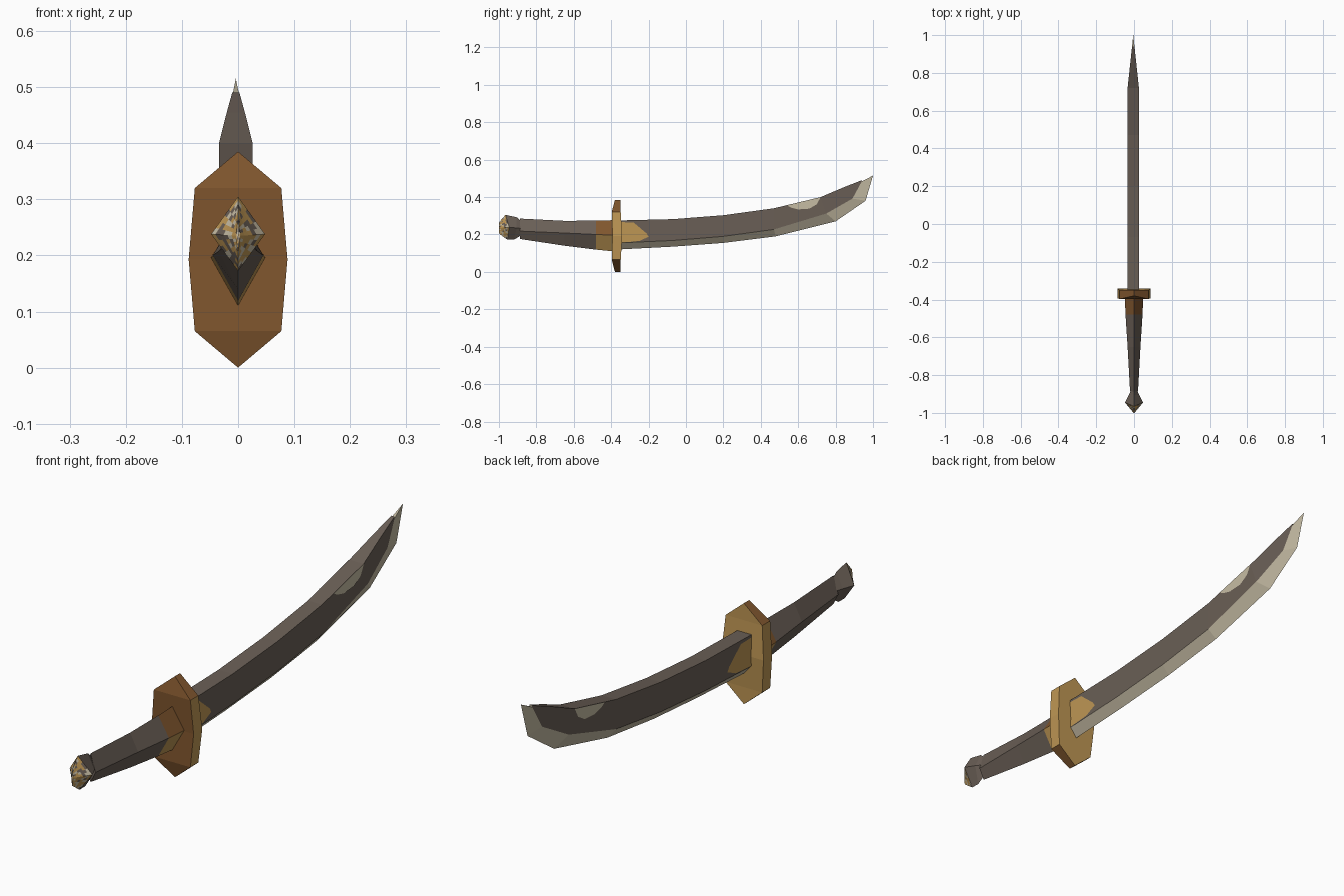
import bpy, bmesh, random

if "Cube" in bpy.data.objects:
    bpy.data.objects.remove(bpy.data.objects["Cube"])

random.seed(4)


def material(name, *rgb):
    lin = [((c / 255 + 0.055) / 1.055) ** 2.4 for c in rgb]
    m = bpy.data.materials.new(name)
    m.diffuse_color = (*lin, 1)
    m.use_nodes = True
    m.node_tree.nodes["Principled BSDF"].inputs["Base Color"].default_value = m.diffuse_color
    return m


STEEL = material("dark_steel", 106, 95, 86)
PALE = material("pale_steel", 198, 188, 164)
GOLD = material("gold", 190, 150, 84)
BROWN = material("bronze_brown", 128, 86, 46)
MATS = [STEEL, PALE, GOLD, BROWN]
S, P, G, B = range(4)


def finish(name, bm, rule):
    """Write the mesh, colouring each face by rule(face)."""
    bmesh.ops.recalc_face_normals(bm, faces=bm.faces[:])
    bm.normal_update()
    for f in bm.faces:
        f.material_index = rule(f)
    me = bpy.data.meshes.new(name)
    bm.to_mesh(me)
    bm.free()
    for m in MATS:
        me.materials.append(m)
    ob = bpy.data.objects.new(name, me)
    bpy.context.collection.objects.link(ob)
    return ob


def loft(rings, caps=True):
    """Bridge closed rings of points; optionally cap both ends."""
    bm = bmesh.new()
    vs = [[bm.verts.new(p) for p in r] for r in rings]
    n = len(rings[0])
    for a, b in zip(vs, vs[1:]):
        for i in range(n):
            j = (i + 1) % n
            bm.faces.new((a[i], a[j], b[j], b[i]))
    if caps:
        bm.faces.new(vs[0])
        bm.faces.new(vs[-1])
    return bm, vs


def diamond(top, side, bottom):
    """Four-sided ring from (y, z) top, (x, y, z) side and (y, z) bottom."""
    x, y, z = side
    return [(0, *top), (x, y, z), (0, *bottom), (-x, y, z)]


# Blade: spine, bevel line and cutting edge as (y, z) at each station
CX = -0.004


def half(y):
    return 0.03 if y <= 0.72 else 0.03 * (1 - y) / 0.28


stations = [
    ((-0.36, 0.275), (-0.36, 0.155), (-0.36, 0.12)),
    ((-0.07, 0.282), (-0.07, 0.168), (-0.07, 0.135)),
    ((0.20, 0.303), (0.20, 0.190), (0.20, 0.155)),
    ((0.47, 0.340), (0.47, 0.227), (0.48, 0.190)),
    ((0.72, 0.400), (0.75, 0.312), (0.80, 0.270)),
    ((0.85, 0.455), (0.89, 0.392), (0.96, 0.380)),
    ((0.94, 0.490), (0.94, 0.484), (1.00, 0.515)),
]
rings = []
for s, b, e in stations:
    hs, hb = half(s[0]), half(b[0])
    rings.append([(CX - hs, *s), (CX + hs, *s), (CX + hb, *b), (CX, *e), (CX - hb, *b)])
bm, vs = loft(rings)
edge_verts = {ring[3] for ring in vs}
finish("blade", bm, lambda f: P if any(v in edge_verts for v in f.verts) else S)


# Painted patches on both flats of the blade
def patch(name, outline, mat):
    bm = bmesh.new()
    for side in (-1, 1):
        ring = [bm.verts.new((CX + side * 0.0312, y, z)) for y, z in outline]
        f = bm.faces.new(ring if side > 0 else ring[::-1])
        f.normal_update()
        if f.normal.x * side < 0:
            f.normal_flip()
    for f in bm.faces:
        f.material_index = mat
    me = bpy.data.meshes.new(name)
    bm.to_mesh(me)
    bm.free()
    for m in MATS:
        me.materials.append(m)
    bpy.context.collection.objects.link(bpy.data.objects.new(name, me))


patch("blade_collar_patch", [(-0.35, 0.266), (-0.28, 0.264), (-0.21, 0.205),
                             (-0.20, 0.188), (-0.25, 0.165), (-0.35, 0.156)], G)
patch("blade_spine_patch", [(0.54, 0.356), (0.72, 0.40), (0.70, 0.362),
                            (0.66, 0.338), (0.60, 0.334), (0.56, 0.344)], P)

# Guard: pointed eight-sided plate, slightly thicker in the middle
outline = [(0, 0.385), (0.077, 0.32), (0.088, 0.193), (0.077, 0.065), (0, 0.0),
           (-0.077, 0.065), (-0.088, 0.193), (-0.077, 0.32)]
front = [-0.38, -0.397, -0.393, -0.397, -0.38, -0.397, -0.393, -0.397]
back = [-0.349, -0.349, -0.341, -0.349, -0.349, -0.349, -0.341, -0.349]
bm, vs = loft([[(x, y, z) for (x, z), y in zip(outline, ys)] for ys in (front, back)], caps=False)
for r in vs:
    for idx in ((0, 1, 7), (1, 2, 6, 7), (2, 3, 5, 6), (3, 4, 5)):
        bm.faces.new([r[i] for i in idx])


def guard_rule(f):
    if f.normal.y < -0.5:
        return B
    if f.normal.y > 0.5:
        return G
    return G if abs(f.normal.x) > 0.9 else B


finish("guard", bm, guard_rule)

# Grip: tapering diamond section, with a metal collar next to the guard
bm, vs = loft([
    diamond((-0.888, 0.285), (0.021, -0.888, 0.218), (-0.888, 0.176)),
    diamond((-0.65, 0.273), (0.034, -0.65, 0.208), (-0.65, 0.140)),
    diamond((-0.48, 0.274), (0.045, -0.48, 0.200), (-0.48, 0.119)),
    diamond((-0.37, 0.277), (0.049, -0.37, 0.195), (-0.37, 0.108)),
])


def grip_rule(f):
    c = f.calc_center_median()
    if c.y < -0.48:
        return S
    return B if c.z > 0.19 else G


finish("grip", bm, grip_rule)

# Pommel: faceted knob with a mottled front
bm, vs = loft([
    diamond((-1.0, 0.265), (0.004, -0.998, 0.235), (-1.0, 0.205)),
    diamond((-0.965, 0.305), (0.048, -0.945, 0.238), (-0.955, 0.172)),
    diamond((-0.905, 0.292), (0.028, -0.905, 0.235), (-0.92, 0.172)),
    diamond((-0.880, 0.270), (0.015, -0.880, 0.232), (-0.880, 0.196)),
])
front_faces = [f for f in bm.faces if f.calc_center_median().y < -0.95]
edges = {e for f in front_faces for e in f.edges}
bmesh.ops.subdivide_edges(bm, edges=list(edges), cuts=5, use_grid_fill=True)


def pommel_rule(f):
    if f.calc_center_median().y > -0.945:
        return S
    return random.choice((G, P, S, G))


finish("pommel", bm, pommel_rule)
